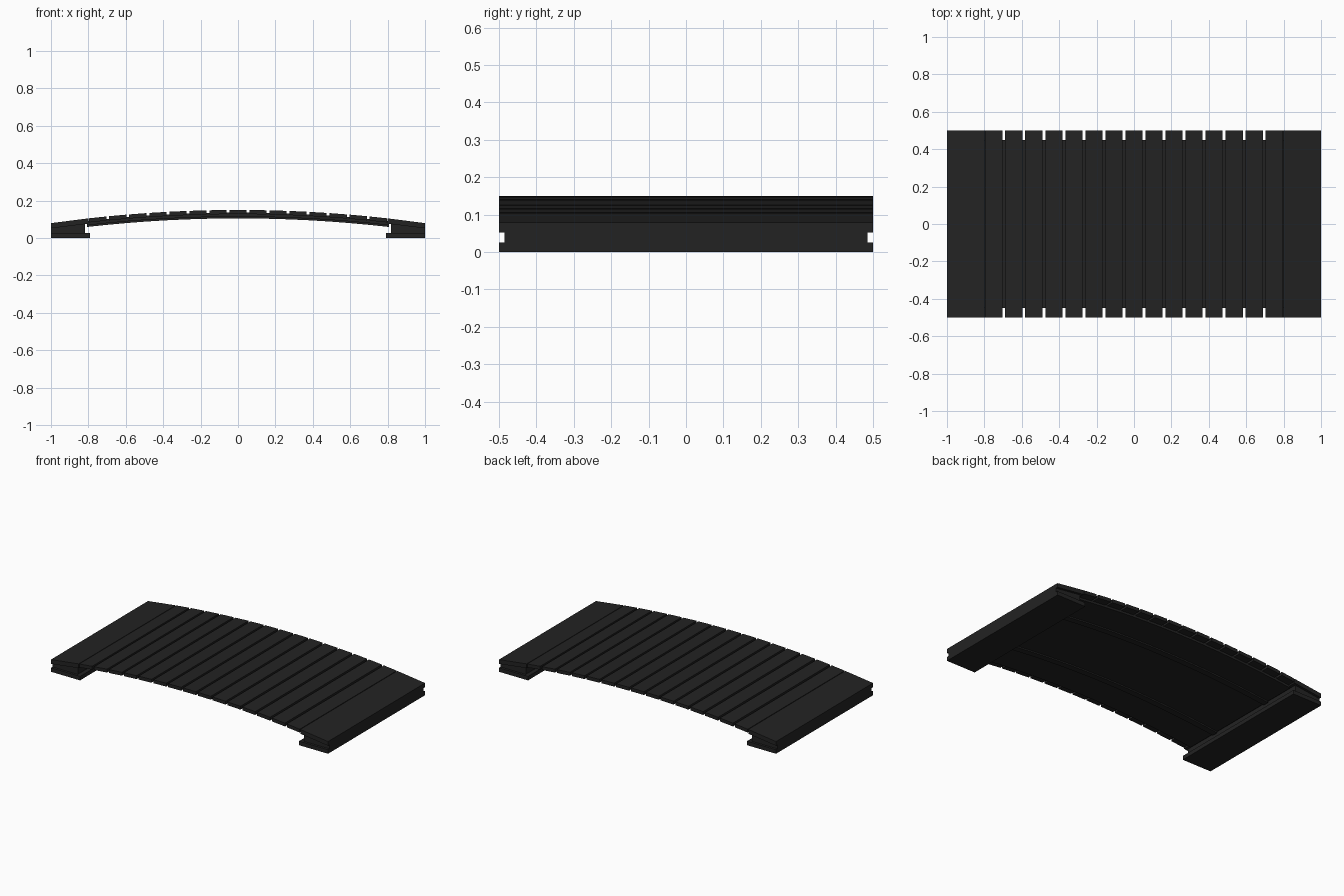
import bpy, bmesh, math

if "Cube" in bpy.data.objects:
    bpy.data.objects.remove(bpy.data.objects["Cube"])

R = 7.14           # radius of the arched deck
TOP = 0.15         # crown height


def arc_z(x, drop=0.0):
    return TOP - drop - (R - math.sqrt(R * R - x * x))


mat = bpy.data.materials.new("charcoal")
mat.diffuse_color = (0.0165, 0.0165, 0.0165, 1)
mat.use_nodes = True
mat.node_tree.nodes["Principled BSDF"].inputs["Base Color"].default_value = mat.diffuse_color


def prism(name, profile, y0, y1):
    """Extrude an (x, z) outline from y0 to y1."""
    bm = bmesh.new()
    a = [bm.verts.new((x, y0, z)) for x, z in profile]
    b = [bm.verts.new((x, y1, z)) for x, z in profile]
    n = len(profile)
    bm.faces.new(a)
    bm.faces.new(b[::-1])
    for i in range(n):
        bm.faces.new((a[i], b[i], b[(i + 1) % n], a[(i + 1) % n]))
    bmesh.ops.recalc_face_normals(bm, faces=bm.faces)
    me = bpy.data.meshes.new(name)
    bm.to_mesh(me)
    bm.free()
    me.materials.append(mat)
    ob = bpy.data.objects.new(name, me)
    bpy.context.collection.objects.link(ob)
    return ob


def arch(name, half, d_top, d_bot, y0, y1, segs=15):
    """Curved strip following the deck between two depths below its top."""
    xs = [-half + 2 * half * i / segs for i in range(segs + 1)]
    prof = [(x, arc_z(x, d_top)) for x in xs]
    prof += [(x, arc_z(x, d_bot)) for x in reversed(xs)]
    return prism(name, prof, y0, y1)


# Arched under-deck and its two stringers
arch("under_deck", 0.808, 0.014, 0.036, -0.45, 0.45)
for s, side in ((-1, "front"), (1, "back")):
    arch(side + "_stringer", 0.808, 0.03, 0.045, s * 0.23 - 0.02, s * 0.23 + 0.02)

# Cross planks
pitch, half_w = 0.107, 0.0465
for i in range(-7, 8):
    x0, x1 = i * pitch - half_w, i * pitch + half_w
    prism("plank", [(x0, arc_z(x0)), (x1, arc_z(x1)),
                    (x1, arc_z(x1, 0.022)), (x0, arc_z(x0, 0.022))], -0.5, 0.5)

# End abutments: foot, recessed neck and sloping cap
for s, side in ((-1, "left"), (1, "right")):
    prism(side + "_foot", [(s * 0.79, 0), (s, 0), (s, 0.026), (s * 0.79, 0.026)], -0.5, 0.5)
    prism(side + "_neck", [(s * 0.817, 0.02), (s, 0.02), (s, 0.06), (s * 0.817, 0.085)],
          -0.485, 0.485)
    prism(side + "_cap", [(s * 0.8, arc_z(0.8)), (s, arc_z(1)),
                          (s, 0.052), (s * 0.8, arc_z(0.8, 0.028))], -0.5, 0.5)
